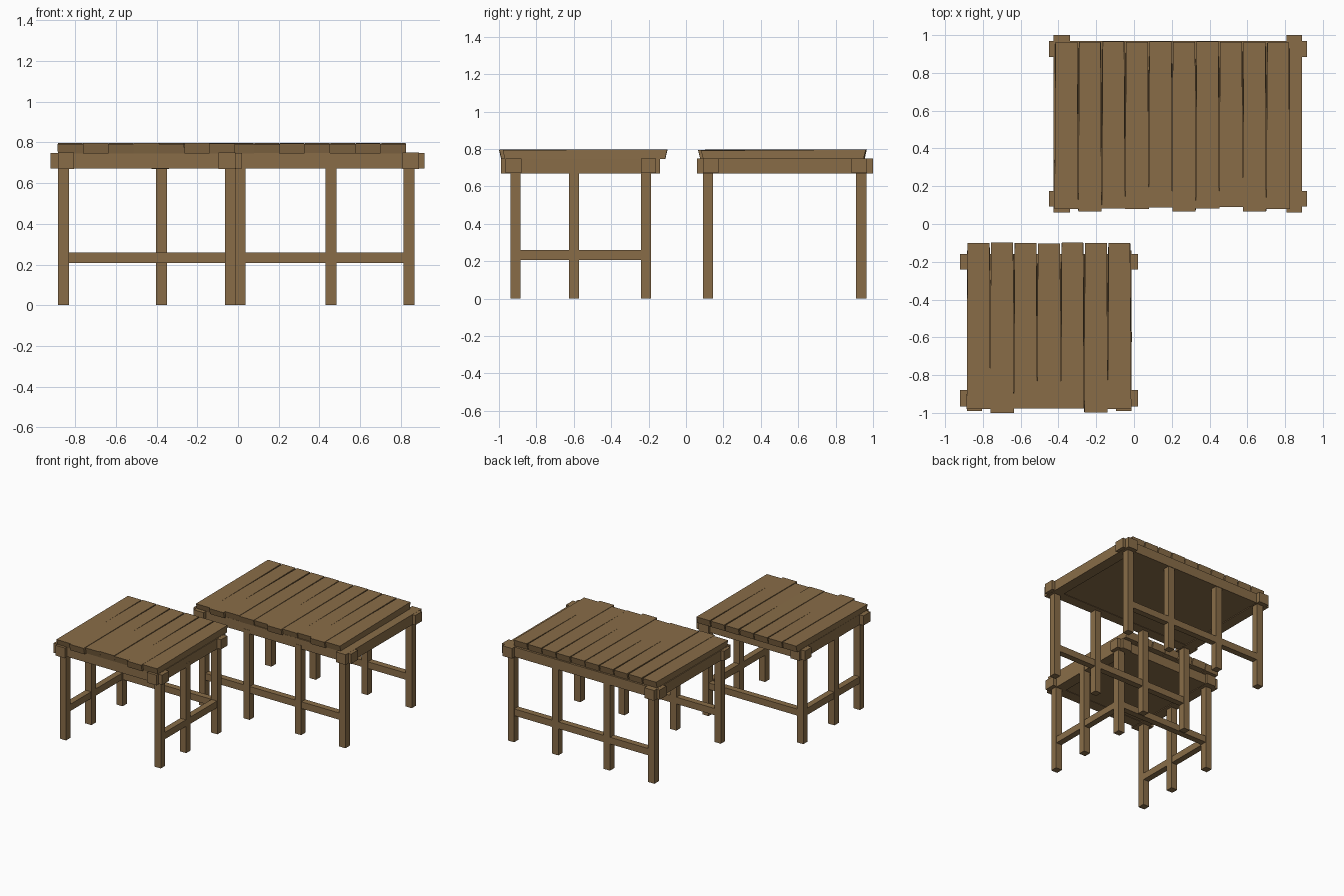
import bpy, bmesh, random

if "Cube" in bpy.data.objects:
    bpy.data.objects.remove(bpy.data.objects["Cube"])

random.seed(4)
wood = bpy.data.materials.new("brown_wood")
wood.diffuse_color = (0.25, 0.152, 0.064, 1)
wood.use_nodes = True
wood.node_tree.nodes["Principled BSDF"].inputs["Base Color"].default_value = wood.diffuse_color


def finish(name, bm):
    bmesh.ops.recalc_face_normals(bm, faces=bm.faces)
    mesh = bpy.data.meshes.new(name)
    bm.to_mesh(mesh)
    bm.free()
    mesh.materials.append(wood)
    obj = bpy.data.objects.new(name, mesh)
    bpy.context.collection.objects.link(obj)


def hexa(name, bottom, top):
    """Six-sided block from two quads of corners."""
    bm = bmesh.new()
    b = [bm.verts.new(p) for p in bottom]
    t = [bm.verts.new(p) for p in top]
    bm.faces.new(b[::-1])
    bm.faces.new(t)
    for i in range(4):
        j = (i + 1) % 4
        bm.faces.new((b[i], b[j], t[j], t[i]))
    finish(name, bm)


def box(name, x0, x1, y0, y1, z0, z1):
    q = [(x0, y0), (x1, y0), (x1, y1), (x0, y1)]
    hexa(name, [(x, y, z0) for x, y in q], [(x, y, z1) for x, y in q])


def leg(name, x, y):
    r = 0.027
    box(name, x - r, x + r, y - r, y + r, 0, 0.70)


def planks(name, x0, x1, fronts, back):
    """Tapered boards that touch at the front and leave wedge gaps at the back."""
    n = len(fronts)
    w = (x1 - x0) / n
    for i, f in enumerate(fronts):
        a, b = x0 + i * w, x0 + (i + 1) * w
        g = random.uniform(0.003, 0.006)
        h = random.uniform(-0.001, 0.001)
        k = back + random.uniform(-0.004, 0.002)
        zf, zb = 0.793 + random.uniform(-0.003, 0.004), 0.798
        hexa(f"{name}_plank_{i + 1}",
             [(a, f + 0.012, 0.744), (b, f + 0.012, 0.744),
              (b - 0.003, k - 0.012, 0.746), (a + 0.003, k - 0.012, 0.746)],
             [(a + h, f, zf), (b - h, f, zf), (b - g, k, zb), (a + g, k, zb)])


def beams(name, xs, ys, xr, yr):
    """Crossing top beams with protruding ends, and the panel between them."""
    for i, (a, b) in enumerate(ys):
        box(f"{name}_long_beam_{i + 1}", *xr, a, b, 0.672, 0.748)
    for i, (a, b) in enumerate(xs):
        box(f"{name}_cross_beam_{i + 1}", a, b, *yr, 0.669, 0.749)
    box(f"{name}_under_panel", xs[0][1] - 0.01, xs[1][0] + 0.01,
        ys[0][1] - 0.01, ys[1][0] + 0.01, 0.675, 0.747)


# small table
beams("small_table", [(-0.885, -0.805), (-0.095, -0.012)],
      [(-0.965, -0.88), (-0.24, -0.16)], (-0.92, 0.02), (-0.99, -0.14))
for sx, x in (("left", -0.858), ("right", -0.038)):
    for sy, y in (("front", -0.912), ("middle", -0.598), ("back", -0.213)):
        leg(f"small_table_{sy}_{sx}_leg", x, y)
    box(f"small_table_{sx}_rail", x - 0.024, x + 0.024, -0.91, -0.21, 0.207, 0.26)
box("small_table_back_rail", -0.858, -0.038, -0.237, -0.189, 0.208, 0.259)
planks("small_table", -0.885, -0.015,
       [-0.98, -1.0, -0.978, -0.978, -0.977, -0.998, -0.98], -0.10)

# large table
beams("large_table", [(-0.425, -0.34), (0.807, 0.89)],
      [(0.092, 0.174), (0.885, 0.968)], (-0.45, 0.915), (0.06, 1.0))
for sy, y in (("front", 0.117), ("back", 0.937)):
    for i, x in enumerate((-0.375, 0.01, 0.457, 0.84)):
        leg(f"large_table_{sy}_leg_{i + 1}", x, y)
    box(f"large_table_{sy}_rail", -0.375, 0.84, y - 0.024, y + 0.024, 0.207, 0.26)
planks("large_table", -0.42, 0.825,
       [0.08, 0.065, 0.082, 0.08, 0.087, 0.065, 0.082, 0.09, 0.065, 0.08], 0.965)
